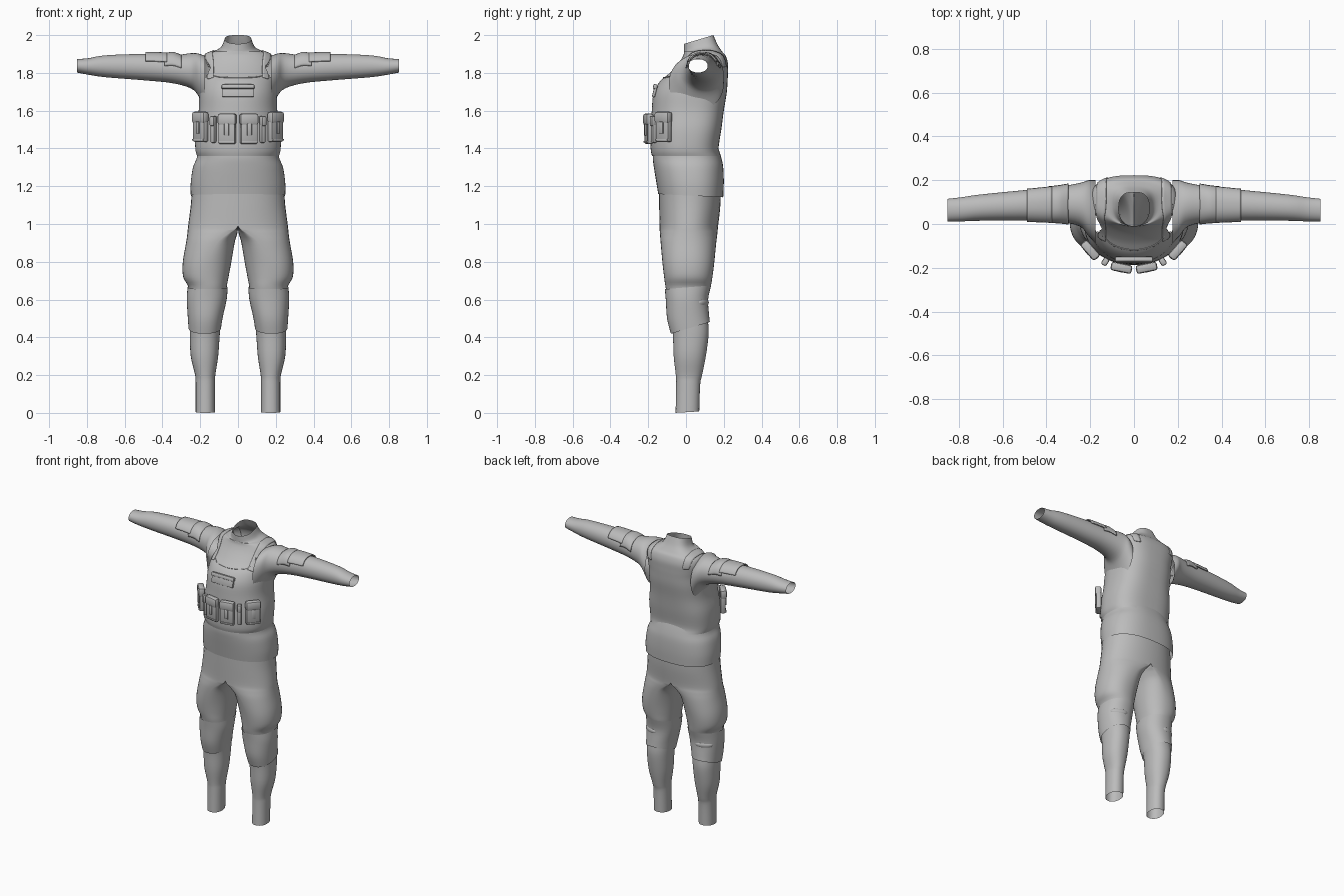
import bpy, bmesh, math
from mathutils import Matrix, Vector

if "Cube" in bpy.data.objects:
    bpy.data.objects.remove(bpy.data.objects["Cube"])

cloth = bpy.data.materials.new("grey cloth")
cloth.use_nodes = True
GREY = (0.5, 0.5, 0.5, 1)
cloth.diffuse_color = GREY
cloth.node_tree.nodes["Principled BSDF"].inputs["Base Color"].default_value = GREY


def finish(name, bm, mirror=False, angle=40):
    bmesh.ops.recalc_face_normals(bm, faces=bm.faces)
    mesh = bpy.data.meshes.new(name)
    bm.to_mesh(mesh)
    bm.free()
    mesh.materials.append(cloth)
    ob = bpy.data.objects.new(name, mesh)
    bpy.context.collection.objects.link(ob)
    bpy.ops.object.select_all(action="DESELECT")
    ob.select_set(True)
    bpy.context.view_layer.objects.active = ob
    bpy.ops.object.shade_smooth_by_angle(angle=math.radians(angle))
    if mirror:
        ob.modifiers.new("Mirror", "MIRROR").merge_threshold = 0.0005
    return ob


def smooth_rows(rows, steps=4):
    """Catmull-Rom interpolation through rows of numbers."""
    out = []
    for i in range(len(rows) - 1):
        a, b, c = rows[max(i - 1, 0)], rows[i], rows[i + 1]
        d = rows[min(i + 2, len(rows) - 1)]
        for k in range(steps):
            t = k / steps
            out.append([q + 0.5 * t * (r - p + t * (2 * p - 5 * q + 4 * r - s + t * (3 * (q - r) + s - p)))
                        for p, q, r, s in zip(a, b, c, d)])
    return out + [list(rows[-1])]


def loft(rows, place, low_e=2.0, high_e=2.0, count=40, arc=(0, 1), steps=4):
    """Rows are t, u low, u mid, u high, v low, v high, tilt."""
    bm = bmesh.new()
    closed = arc == (0, 1)
    rings = []
    for t, u0, um, u1, v0, v1, tilt in smooth_rows(rows, steps):
        vm, ring = (v0 + v1) / 2, []
        for i in range(count if closed else count + 1):
            a = math.tau * (arc[0] + (arc[1] - arc[0]) * i / count)
            c, s = math.cos(a), math.sin(a)
            p = 2 / (high_e if s > 0 else low_e)
            u = um + math.copysign(abs(c) ** p, c) * ((u1 - um) if c > 0 else (um - u0))
            v = vm + math.copysign(abs(s) ** p, s) * (v1 - v0) / 2
            ring.append(bm.verts.new(place(t + tilt * (v - vm), u, v)))
        rings.append(ring)
    for r, q in zip(rings, rings[1:]):
        for i in range(count):
            j = (i + 1) % len(r)
            bm.faces.new((r[i], r[j], q[j], q[i]))
    return bm


def upright(t, u, v):
    return (u, v, t)


def trouser(t, u, v):
    return (max(u, 0), v, t)


def sideways(t, u, v):
    return (t, u, v)


def body(rows):
    return [(z, -w, 0, w, front, back, tilt) for z, w, front, back, tilt in rows]


def sleeve(rows, grow=0):
    return [(x, f - grow, (f + b) / 2, b + grow, lo - grow, hi + grow, 0) for x, f, b, lo, hi in rows]


# Vest with shoulders and open collar; armholes are cut by position
bm = loft(body([
    (1.36, .217, -.18, .18, 0), (1.40, .226, -.187, .172, 0), (1.5, .225, -.186, .187, 0),
    (1.6, .208, -.181, .2, 0), (1.69, .205, -.172, .215, 0), (1.755, .2, -.138, .22, 0),
    (1.80, .2, -.085, .222, 0), (1.85, .2, -.04, .222, 0), (1.89, .185, -.015, .21, 0),
    (1.912, .14, -.01, .192, 0), (1.93, .092, -.01, .168, .2), (1.977, .07, -.01, .145, .3)]),
    upright, 2.1, 2.8, 64)
holes = []
for f in bm.faces:
    c = f.calc_center_median()
    if abs(c.x) > .15 and ((c.y - .065) / .1) ** 2 + ((c.z - 1.79) / .085) ** 2 < 1:
        holes.append(f)
bmesh.ops.delete(bm, geom=holes, context="FACES")
vest = finish("vest", bm)

# Jacket skirt below the vest
finish("jacket_skirt", loft(body([
    (1.15, .25, -.147, .197, -.05), (1.22, .25, -.157, .2, 0), (1.3, .238, -.17, .197, 0),
    (1.355, .217, -.176, .186, 0), (1.42, .212, -.17, .165, 0)]), upright, 2.2, 2.5, 64))

# Trousers: half a pelvis flowing into one leg, mirrored
bm = loft([
    (1.2, 0, 0, .243, -.143, .185, 0), (1.1, 0, 0, .25, -.142, .182, 0),
    (.99, 0, 0, .264, -.14, .17, 0), (.95, .004, .05, .268, -.138, .166, 0),
    (.9, .018, .11, .275, -.134, .16, 0), (.8, .035, .16, .292, -.125, .15, 0),
    (.72, .05, .17, .29, -.116, .14, 0), (.665, .06, .16, .262, -.108, .13, 0),
    (.6, .065, .165, .262, -.095, .11, 0), (.5, .085, .175, .255, -.085, .115, 0),
    (.42, .096, .18, .255, -.07, .12, 0), (.3, .105, .18, .25, -.065, .105, 0),
    (.2, .12, .175, .227, -.054, .085, 0), (.15, .122, .172, .224, -.052, .075, 0),
    (.004, .122, .172, .224, -.055, .07, .06)], trouser, 2.2, 2.2)
inner = [f for f in bm.faces if all(v.co.x < .0001 for v in f.verts)]
bmesh.ops.delete(bm, geom=inner, context="FACES")
finish("trousers", bm, True)

# Knee guards wrapped round the legs, higher at the back
finish("knee_guards", loft([
    (.665, .055, .16, .267, -.112, .133, .08), (.6, .06, .165, .271, -.107, .117, 0),
    (.51, .08, .172, .266, -.1, .122, .1), (.45, .09, .178, .262, -.08, .126, .3)],
    trouser, 2.2, 2.2), True)

# Oval pads behind the knees
bm = bmesh.new()
bmesh.ops.create_uvsphere(bm, u_segments=24, v_segments=10, radius=1)
bmesh.ops.transform(bm, verts=bm.verts, matrix=Matrix.Translation((.2, .085, .585))
                    @ Matrix.Rotation(-.4, 4, "Z") @ Matrix.Diagonal((.06, .03, .028, 1)))
finish("knee_back_pads", bm, True)

# Sleeves, flaring into the armholes and open at the wrist
finish("sleeves", loft(sleeve([
    (.175, -.09, .2, 1.6, 1.89), (.208, -.055, .2, 1.675, 1.902), (.25, -.01, .187, 1.718, 1.904),
    (.35, .01, .17, 1.746, 1.893), (.5, .015, .155, 1.761, 1.9), (.7, .015, .135, 1.777, 1.893),
    (.79, .012, .122, 1.79, 1.878), (.852, .012, .115, 1.802, 1.873)]), sideways, 2.1, 2.1, 36), True)

# Layered patches on the upper arms
for name, rows, grow, arc in (
        ("inner_arm_patch", [(.3, .003, .18, 1.735, 1.89), (.345, .008, .172, 1.745, 1.905),
                             (.39, .01, .167, 1.75, 1.898)], .006, (.02, .48)),
        ("outer_arm_patch", [(.375, .01, .168, 1.75, 1.898), (.43, .012, .162, 1.756, 1.9),
                             (.49, .015, .156, 1.761, 1.9)], .01, (.06, .44))):
    ob = finish(name, loft(sleeve(rows, grow), sideways, 2.1, 2.3, 20, arc), True)
    ob.modifiers.new("Thickness", "SOLIDIFY").thickness = .008


def strip(name, points, width, across, mirror=False):
    """A flat band laid on the vest surface."""
    bm = bmesh.new()
    across = Vector(across)
    lines = [[bm.verts.new(Vector(p) + across * width * (k / 4 - .5)) for k in range(5)]
             for p in smooth_rows(points, 8)]
    for a, b in zip(lines, lines[1:]):
        for k in range(4):
            bm.faces.new((a[k], a[k + 1], b[k + 1], b[k]))
    ob = finish(name, bm, mirror)
    wrap = ob.modifiers.new("Wrap", "SHRINKWRAP")
    wrap.target = vest
    wrap.wrap_mode = "ABOVE_SURFACE"
    wrap.offset = .004
    ob.modifiers.new("Thickness", "SOLIDIFY").thickness = .006


strip("shoulder_straps", [(.165, -.09, 1.79), (.162, -.02, 1.86), (.155, .08, 1.915),
                          (.152, .17, 1.9), (.15, .22, 1.83)], .055, (1, 0, 0), True)
strip("chest_seam", [(-.16, -.05, 1.81), (-.1, -.1, 1.785), (0, -.12, 1.775),
                     (.1, -.1, 1.785), (.16, -.05, 1.81)], .008, (0, 0, 1))


def box(bm, size, offset):
    made = bmesh.ops.create_cube(bm, size=1, matrix=Matrix.Translation(offset) @ Matrix.Diagonal((*size, 1)))
    edges = list({e for v in made["verts"] for e in v.link_edges})
    bmesh.ops.bevel(bm, geom=edges, offset=min(size) * .3, segments=2, affect="EDGES", profile=.5)


def pouch(name, place, turn, width, height, depth, strap=True, tip=0):
    """A bag with a closing flap and a pull tab."""
    bm = bmesh.new()
    box(bm, (width * .94, depth, height), (0, 0, 0))
    box(bm, (width, depth + .008, height * .38), (0, -.003, height * .32))
    if strap:
        box(bm, (width * .25, .01, height * .4), (0, -depth / 2 - .003, -height * .02))
        box(bm, (width * .9, .008, height * .06), (0, -depth / 2 - .001, -height * .42))
    bm.transform(Matrix.Translation(place) @ Matrix.Rotation(turn, 4, "Z") @ Matrix.Rotation(tip, 4, "X"))
    return finish(name, bm)


# Row of pouches round the waist
for side, label in ((1, "left"), (-1, "right")):
    pouch(label + "_front_pouch", (side * .057, -.197, 1.503), side * .2, .098, .16, .032)
    pouch(label + "_slim_pouch", (side * .13, -.17, 1.5), side * .6, .028, .14, .028, False)
    pouch(label + "_side_pouch", (side * .198, -.118, 1.513), side * .85, .098, .16, .034)

# Flat chest pocket
pouch("chest_pocket", (0, -.165, 1.705), 0, .175, .068, .016, False, -.25)
